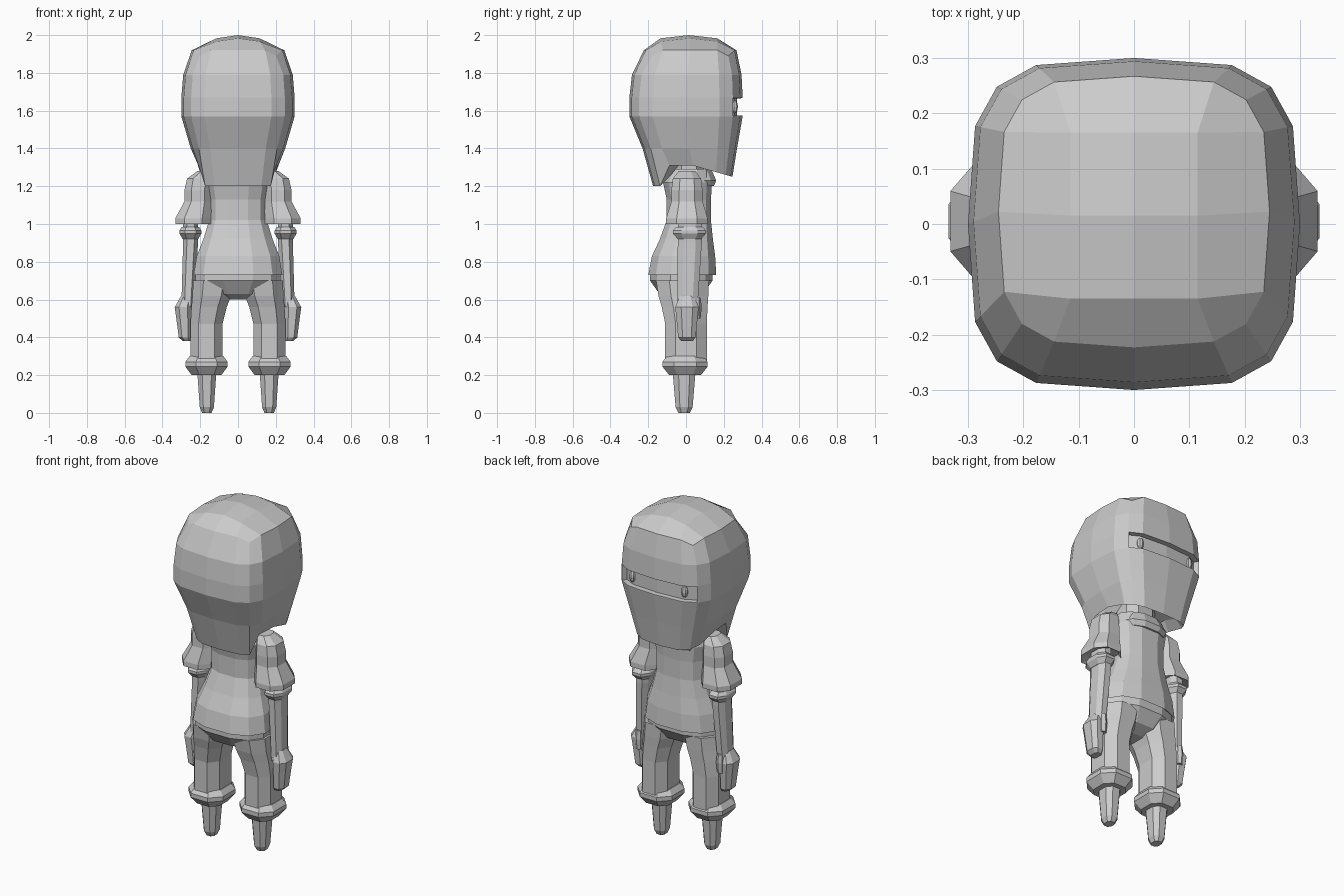
import bpy, bmesh, math

cube = bpy.data.objects.get("Cube")
if cube:
    bpy.data.objects.remove(cube, do_unlink=True)

grey = bpy.data.materials.new("plain_grey")
grey.use_nodes = True
grey.diffuse_color = (.6, .6, .6, 1)
grey.node_tree.nodes["Principled BSDF"].inputs["Base Color"].default_value = grey.diffuse_color


def finish(name, bm, mirror=False):
    """Turn the mesh into a flat-shaded object, optionally mirrored to the other side."""
    bmesh.ops.recalc_face_normals(bm, faces=bm.faces)
    mesh = bpy.data.meshes.new(name)
    bm.to_mesh(mesh)
    bm.free()
    mesh.materials.append(grey)
    part = bpy.data.objects.new(name, mesh)
    bpy.context.collection.objects.link(part)
    if mirror:
        part.modifiers.new("Mirror", 'MIRROR')


def outline(sides, power, phase):
    """Unit cross-section between a circle and a square."""
    points = []
    for i in range(sides):
        angle = math.tau * (i + phase) / sides
        points.append([math.copysign(abs(f) ** power, f) for f in (math.cos(angle), math.sin(angle))])
    reach = max(x for x, y in points)
    return [(x / reach, y / reach) for x, y in points]


def bridge(bm, lower, upper):
    faces = []
    for i in range(len(lower)):
        faces.append(bm.faces.new((lower[i - 1], lower[i], upper[i], upper[i - 1])))
    return faces


def loft(name, centre, size, profile, drift=(0, 0), sides=8, mirror=True):
    """Closed body from (scale, height) steps; its centre drifts as the scale shrinks."""
    bm = bmesh.new()
    section = outline(sides, .8, .5)
    loops = []
    for scale, z in profile:
        cx = centre[0] + drift[0] * (1 - scale)
        cy = centre[1] + drift[1] * (1 - scale)
        loops.append([bm.verts.new((cx + x * size[0] * scale, cy + y * size[1] * scale, z))
                      for x, y in section])
    for lower, upper in zip(loops, loops[1:]):
        bridge(bm, lower, upper)
    bm.faces.new(loops[0])
    bm.faces.new(loops[-1])
    finish(name, bm, mirror)


def cuff(name, centre, size, z, height):
    """Band with a broad middle and drawn-in rims."""
    loft(name, centre, size, [(.7, z), (1, z + height * .45), (1, z + height * .7), (.8, z + height)])


# Hood: rounded-square rings, narrowing ones shifted towards the face
HEAD = .3
section = outline(16, .55, 0)
bm = bmesh.new()


def hood_ring(radius, height):
    shift = (HEAD - radius) * .4
    return [bm.verts.new((x * radius, shift + y * radius, height(x, y))) for x, y in section]


def crown_height(x, y):
    return 1.89 if abs(x * y) > .6 else 1.92


def hem_height(x, y):
    return 1.2 if y < -.7 else 1.31 - max(y, 0) * .06


def lining_height(x, y):
    return hem_height(x, y) + .05


rings = [hood_ring(.245, crown_height)]
for radius, z in [(.29, 1.79), (HEAD, 1.67), (HEAD, 1.57), (.25, 1.4)]:
    rings.append(hood_ring(radius, lambda x, y: z))
rings.append(hood_ring(.21, hem_height))
rings.append(hood_ring(.17, lining_height))
rings.append(hood_ring(.1, lambda x, y: 1.38))
bands = [bridge(bm, upper, lower) for upper, lower in zip(rings, rings[1:])]
bm.faces.new(rings[-1])

# Crown: a square grid whose rim is the top ring
rim = {}
for vert, (x, y) in zip(rings[0], section):
    side = max(abs(x), abs(y))
    rim[round(2 * x / side), round(2 * y / side)] = vert
grid = {}
for i in range(-2, 3):
    for j in range(-2, 3):
        if max(abs(i), abs(j)) == 2:
            grid[i, j] = rim.get((i, j)) or min(
                rings[0], key=lambda v: (v.co.x - i * .12) ** 2 + (v.co.y - j * .12) ** 2)
        else:
            grid[i, j] = bm.verts.new((i * .115, .015 + j * .15, 2 - .017 * (abs(i) + abs(j))))
for i in range(-2, 2):
    for j in range(-2, 2):
        bm.faces.new((grid[i, j], grid[i + 1, j], grid[i + 1, j + 1], grid[i, j + 1]))

# Eye slot pressed into the face
bmesh.ops.recalc_face_normals(bm, faces=bm.faces)
slot = [f for f in bands[2] if f.calc_center_median().y > abs(f.calc_center_median().x)]
bmesh.ops.inset_region(bm, faces=slot, thickness=.004)
bmesh.ops.inset_region(bm, faces=slot, thickness=.001, depth=-.03)
finish("hood", bm)

# Eyes inside the slot
bm = bmesh.new()
bmesh.ops.create_uvsphere(bm, u_segments=8, v_segments=6, radius=1)
bmesh.ops.scale(bm, verts=bm.verts, vec=(.02, .02, .036))
bmesh.ops.translate(bm, verts=bm.verts, vec=(.17, .255, 1.62))
finish("eyes", bm, mirror=True)

# Neck, collar and tunic with a flared hem
loft("neck", (0, .015), (.1, .08), [(1, 1.2), (1, 1.4)], mirror=False)
loft("collar", (0, .03), (.15, .13), [(.9, 1.2), (1, 1.23), (.8, 1.29)], sides=12, mirror=False)
loft("tunic", (0, -.02), (.235, .18),
     [(.9, .75), (1, .73), (.93, .83), (.78, .92), (.65, 1.02), (.65, 1.13), (.72, 1.22), (.6, 1.29)],
     drift=(0, .1), sides=12, mirror=False)

# Hips, legs, cuffs and feet
loft("hips", (0, -.025), (.225, .165), [(.3, .6), (.7, .63), (1, .7), (1, .77)], sides=12, mirror=False)
loft("legs", (.167, 0), (.085, .11), [(1, .27), (1, .47), (1.1, .56), (1.2, .62), (1.27, .7)],
     drift=(.14, .07))
cuff("leg_cuffs", (.167, -.005), (.112, .12), .2, .1)
loft("feet", (.165, -.01), (.05, .06), [(.5, 0), (.75, .03), (1, .21)])

# Sleeves, arm bands, forearms and hands
loft("sleeves", (.237, .005), (.095, .11),
     [(.6, 1.03), (1, 1), (1, 1.03), (.75, 1.12), (.75, 1.18), (.68, 1.24), (.4, 1.28)], drift=(-.1, 0))
cuff("arm_bands", (.252, .018), (.058, .087), .92, .065)
loft("forearms", (.267, .008), (.033, .053), [(1, .56), (1.2, .9), (1.2, 1.05)], drift=(.08, -.06))
loft("hands", (.29, .005), (.045, .062), [(.5, .38), (.75, .4), (.9, .5), (1, .56), (.6, .62)],
     drift=(-.04, 0))
loft("thumbs", (.267, .055), (.02, .025), [(.8, .5), (1, .56), (.8, .61)], sides=6)
